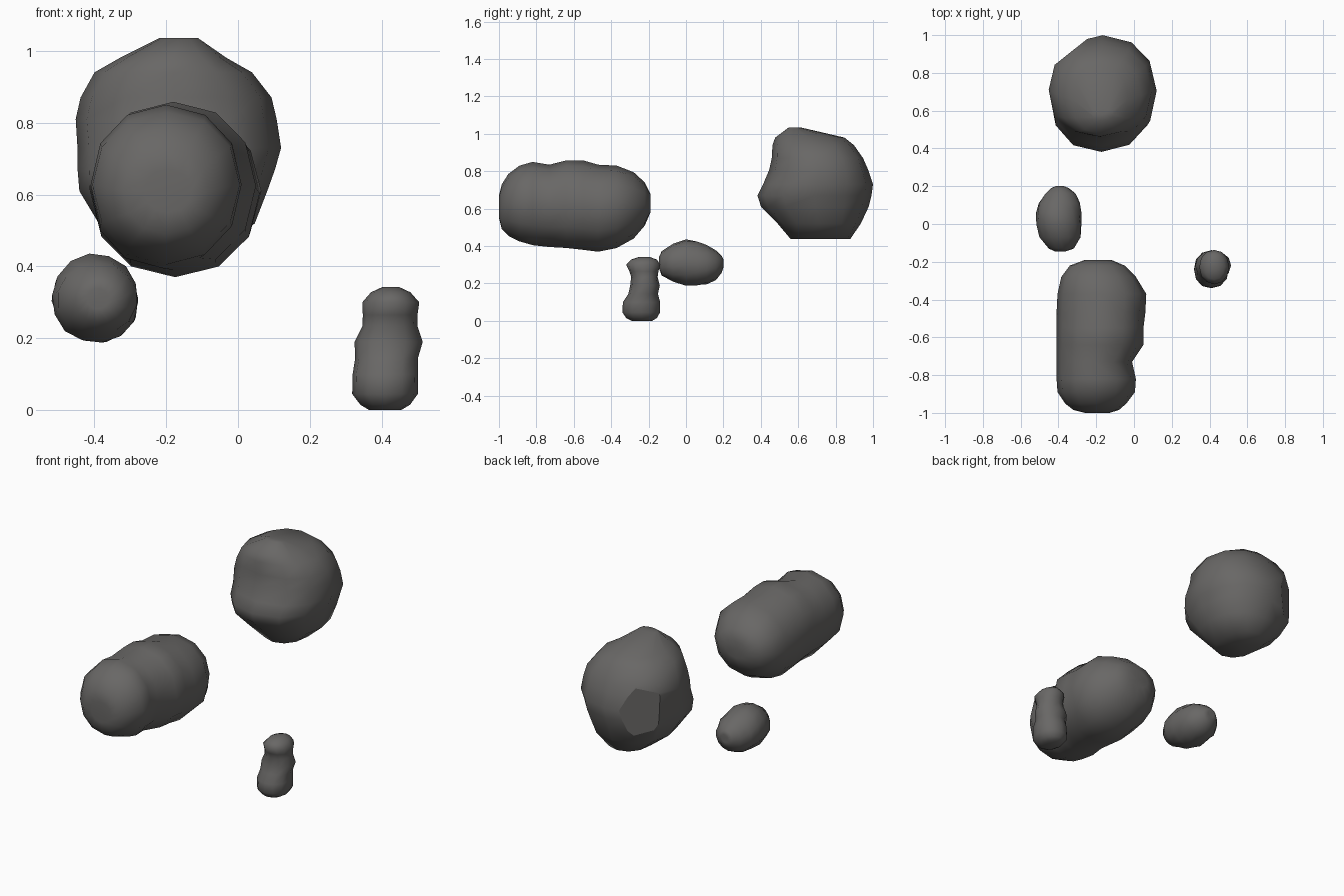
import bpy, bmesh, math, random
from mathutils import Vector

random.seed(4)
stone = bpy.data.materials.new("dark grey stone")
stone.diffuse_color = (0.14, 0.136, 0.132, 1)


def rock(name, axis, rows, seg, power=2.0, rough=0.0, twist=0.0, dent=0.0, flat=None):
    """Loft of oval rings; row = position on axis, min/max of a, min/max of b.
    axis 'y': a = x, b = z.  axis 'z': a = x, b = y."""
    def place(t, a, b):
        return Vector((a, t, b)) if axis == 'y' else Vector((a, b, t))

    bm = bmesh.new()
    rings = []
    for i, (t, a0, a1, b0, b1) in enumerate(rows):
        ring = []
        for k in range(seg):
            ang = 2 * math.pi * k / seg + twist * i
            c, s = math.cos(ang), math.sin(ang)
            ca = math.copysign(abs(c) ** (2 / power), c)
            sb = math.copysign(abs(s) ** (2 / power), s)
            r = 1 - random.uniform(0, rough)
            ring.append(bm.verts.new(place(t, (a0 + a1) / 2 + ca * r * (a1 - a0) / 2,
                                           (b0 + b1) / 2 + sb * r * (b1 - b0) / 2)))
        rings.append(ring)
    for lo, hi in zip(rings, rings[1:]):
        for k in range(seg):
            n = (k + 1) % seg
            bm.faces.new((lo[k], lo[n], hi[n], hi[k]))
    # slightly dented ends
    for ring, row, d in ((rings[0], rows[0], dent), (rings[-1], rows[-1], -dent)):
        tip = bm.verts.new(place(row[0] + d, (row[1] + row[2]) / 2, (row[3] + row[4]) / 2))
        for k in range(seg):
            bm.faces.new((ring[k], ring[(k + 1) % seg], tip))
    bmesh.ops.recalc_face_normals(bm, faces=bm.faces)
    for f in bm.faces:
        f.smooth = True
    # flat cut on one side
    if flat:
        n = Vector(flat[:3]).normalized()
        far = max(v.co.dot(n) for v in bm.verts) - flat[3]
        cut = bmesh.ops.bisect_plane(bm, geom=bm.verts[:] + bm.edges[:] + bm.faces[:],
                                     plane_co=n * far, plane_no=n, clear_outer=True)
        edges = [g for g in cut['geom_cut'] if isinstance(g, bmesh.types.BMEdge)]
        bmesh.ops.holes_fill(bm, edges=edges, sides=0)
        for e in edges:
            e.smooth = False
        bmesh.ops.recalc_face_normals(bm, faces=bm.faces)
    mesh = bpy.data.meshes.new(name)
    bm.to_mesh(mesh)
    bm.free()
    mesh.materials.append(stone)
    ob = bpy.data.objects.new(name, mesh)
    bpy.context.collection.objects.link(ob)
    return ob


# long rounded boulder lying along y
rock("long_boulder", 'y', [
    (-1.0, -0.26, -0.13, 0.55, 0.67), (-0.985, -0.32, -0.08, 0.49, 0.73),
    (-0.95, -0.365, -0.04, 0.455, 0.785), (-0.89, -0.405, 0.005, 0.425, 0.83),
    (-0.82, -0.41, 0.01, 0.405, 0.85), (-0.73, -0.41, -0.01, 0.395, 0.835),
    (-0.64, -0.41, 0.05, 0.39, 0.858), (-0.55, -0.41, 0.05, 0.38, 0.858),
    (-0.47, -0.41, 0.06, 0.37, 0.835), (-0.37, -0.405, 0.065, 0.39, 0.83),
    (-0.28, -0.385, 0.01, 0.44, 0.795), (-0.22, -0.34, -0.05, 0.51, 0.74),
    (-0.19, -0.26, -0.12, 0.58, 0.68)], 12, 2.1, dent=0.012)

# big angular boulder at the back
rock("big_boulder", 'z', [
    (0.437, -0.28, -0.05, 0.56, 0.88), (0.52, -0.39, 0.05, 0.49, 0.935),
    (0.61, -0.445, 0.085, 0.40, 0.98), (0.67, -0.45, 0.105, 0.38, 0.992),
    (0.73, -0.45, 0.12, 0.41, 1.0), (0.81, -0.455, 0.108, 0.445, 0.975),
    (0.87, -0.44, 0.095, 0.455, 0.95), (0.94, -0.40, 0.04, 0.46, 0.90),
    (0.98, -0.33, -0.03, 0.475, 0.85), (1.035, -0.22, -0.11, 0.55, 0.61)],
    12, 2.25, rough=0.015, flat=(-0.62, 0.78, 0.0, 0.03))

# small wrinkled stone
rock("small_stone", 'y', [
    (-0.145, -0.42, -0.36, 0.28, 0.34), (-0.13, -0.455, -0.315, 0.24, 0.375),
    (-0.07, -0.505, -0.278, 0.205, 0.415), (0.0, -0.522, -0.272, 0.183, 0.437),
    (0.06, -0.52, -0.272, 0.185, 0.43), (0.11, -0.508, -0.28, 0.195, 0.41),
    (0.16, -0.475, -0.305, 0.215, 0.38), (0.19, -0.44, -0.345, 0.255, 0.35),
    (0.2, -0.415, -0.37, 0.285, 0.33)], 14, 2.0, rough=0.05, twist=0.12, dent=0.01)

# upright waisted stone standing on the ground
rock("standing_stone", 'z', [
    (0.0, 0.365, 0.455, -0.29, -0.18), (0.015, 0.34, 0.48, -0.32, -0.155),
    (0.045, 0.315, 0.503, -0.342, -0.137), (0.1, 0.317, 0.503, -0.34, -0.138),
    (0.145, 0.325, 0.503, -0.31, -0.15), (0.19, 0.322, 0.515, -0.30, -0.14),
    (0.235, 0.345, 0.50, -0.295, -0.15), (0.265, 0.347, 0.5, -0.305, -0.147),
    (0.3, 0.345, 0.505, -0.32, -0.135), (0.328, 0.37, 0.48, -0.295, -0.155),
    (0.342, 0.4, 0.45, -0.25, -0.195)], 12, 2.1, rough=0.03)
